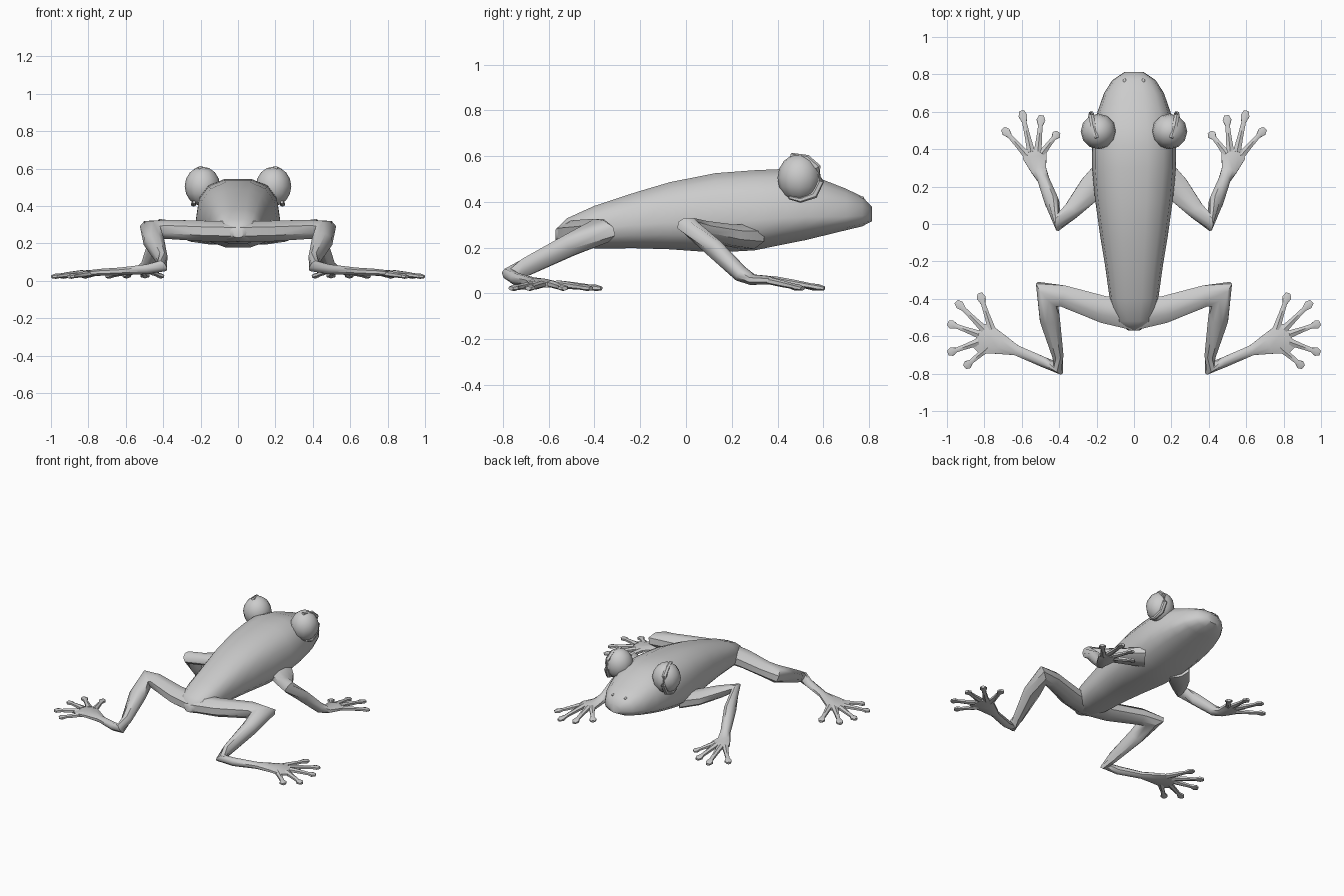
import bpy, bmesh, math
from mathutils import Vector


def finish(name, bm, mirror=True, angle=45):
    bmesh.ops.recalc_face_normals(bm, faces=bm.faces)
    me = bpy.data.meshes.new(name)
    bm.to_mesh(me)
    bm.free()
    ob = bpy.data.objects.new(name, me)
    bpy.context.collection.objects.link(ob)
    if mirror:
        ob.modifiers.new("Mirror", 'MIRROR')
    bpy.ops.object.select_all(action='DESELECT')
    ob.select_set(True)
    bpy.context.view_layer.objects.active = ob
    bpy.ops.object.shade_smooth_by_angle(angle=math.radians(angle))
    return ob


def skin(bm, rings):
    loops = [[bm.verts.new(p) for p in r] for r in rings]
    n = len(loops[0])
    for a, b in zip(loops, loops[1:]):
        for i in range(n):
            j = (i + 1) % n
            bm.faces.new((a[i], a[j], b[j], b[i]))
    bm.faces.new(loops[0][::-1])
    bm.faces.new(loops[-1])


def limb(bm, path, sides=8):
    # path points: x, y, z, half width, half height
    pts = [Vector(p[:3]) for p in path]
    rings = []
    for i, p in enumerate(path):
        t = Vector()
        if i:
            t += (pts[i] - pts[i - 1]).normalized()
        if i < len(pts) - 1:
            t += (pts[i + 1] - pts[i]).normalized()
        t.normalize()
        side = t.cross(Vector((0, 0, 1))).normalized()
        up = side.cross(t)
        rings.append([pts[i] + side * p[3] * math.cos(a) + up * p[4] * math.sin(a)
                      for a in (math.tau * (k + .5) / sides for k in range(sides))])
    skin(bm, rings)


def digits(bm, list_of_digits):
    # each digit: base x, y, z then tip x, y; slim shaft with a round pad
    for bx, by, bz, tx, ty in list_of_digits:
        a, b = Vector((bx, by, bz)), Vector((tx, ty, .022))
        path = []
        for f, w, h in ((0, .024, .016), (.4, .017, .015), (.72, .014, .012),
                        (.88, .027, .014), (1, .015, .009)):
            path.append((*a.lerp(b, f), w, h))
        limb(bm, path, 6)


def ball(bm, centre, radii, u=12, v=8):
    r = bmesh.ops.create_uvsphere(bm, u_segments=u, v_segments=v, radius=1)
    for vert in r['verts']:
        vert.co = Vector(centre) + Vector([c * s for c, s in zip(vert.co, radii)])


# body and head: y, half width, bottom, widest height, top
sections = [(-.57, .03, .23, .255, .28), (-.52, .10, .21, .26, .33),
            (-.40, .13, .195, .28, .385), (-.22, .155, .195, .30, .445),
            (-.07, .18, .19, .31, .49), (.13, .208, .175, .32, .53),
            (.30, .225, .185, .32, .543), (.42, .225, .21, .33, .548),
            (.52, .212, .23, .335, .53), (.60, .195, .25, .335, .50),
            (.70, .16, .275, .335, .46), (.77, .115, .292, .34, .425),
            (.813, .05, .315, .345, .38)]
rings = []
for y, w, zb, zm, zt in sections:
    ring = []
    for k in range(14):
        a = math.tau * k / 14
        c, s = math.cos(a), math.sin(a)
        x = math.copysign(abs(c) ** .75, c) * w
        z = zm + (zt - zm) * s ** .8 if s >= 0 else zm + (zm - zb) * s
        ring.append((x, y, z))
    rings.append(ring)
bm = bmesh.new()
skin(bm, rings)
finish("body", bm, mirror=False)

# bulging eyes with a lid rim
bm = bmesh.new()
ball(bm, (.19, .495, .505), (.095, .095, .105))
finish("eye", bm)
bm = bmesh.new()
limb(bm, [(.20, .46, .605, .012, .01), (.22, .53, .592, .016, .014),
          (.228, .575, .55, .016, .016), (.228, .588, .49, .016, .016),
          (.232, .56, .43, .016, .016), (.238, .50, .408, .014, .012),
          (.235, .45, .42, .008, .008)], 6)
finish("eyelid", bm)

# nostrils
bm = bmesh.new()
ball(bm, (.05, .765, .418), (.01, .014, .008), 8, 6)
finish("nostril", bm)

# front leg with four-fingered hand
bm = bmesh.new()
limb(bm, [(.13, .27, .25, .10, .06), (.23, .19, .255, .075, .05),
          (.33, .075, .28, .05, .04), (.405, .01, .297, .05, .04),
          (.44, .12, .20, .042, .042), (.485, .24, .085, .034, .036),
          (.51, .29, .06, .045, .025), (.53, .36, .058, .07, .02),
          (.535, .40, .055, .055, .014)])
digits(bm, [(.495, .375, .06, .405, .49), (.515, .385, .06, .495, .58),
            (.55, .385, .06, .60, .605), (.57, .365, .055, .70, .51)])
finish("front_leg", bm)

# hind leg with five-toed foot
bm = bmesh.new()
limb(bm, [(0, -.48, .262, .095, .06), (.16, -.458, .265, .078, .06),
          (.38, -.385, .275, .062, .055), (.465, -.375, .272, .088, .055),
          (.45, -.51, .21, .058, .052), (.408, -.70, .115, .033, .042),
          (.405, -.77, .08, .04, .036), (.48, -.74, .062, .03, .028),
          (.63, -.675, .05, .03, .022), (.72, -.64, .046, .062, .02),
          (.80, -.612, .04, .09, .016), (.84, -.597, .037, .07, .012)])
digits(bm, [(.76, -.565, .042, .825, -.37), (.80, -.565, .042, .95, -.415),
            (.83, -.59, .042, .995, -.53), (.83, -.63, .04, .995, -.69),
            (.78, -.66, .04, .905, -.765)])
finish("hind_leg", bm)
